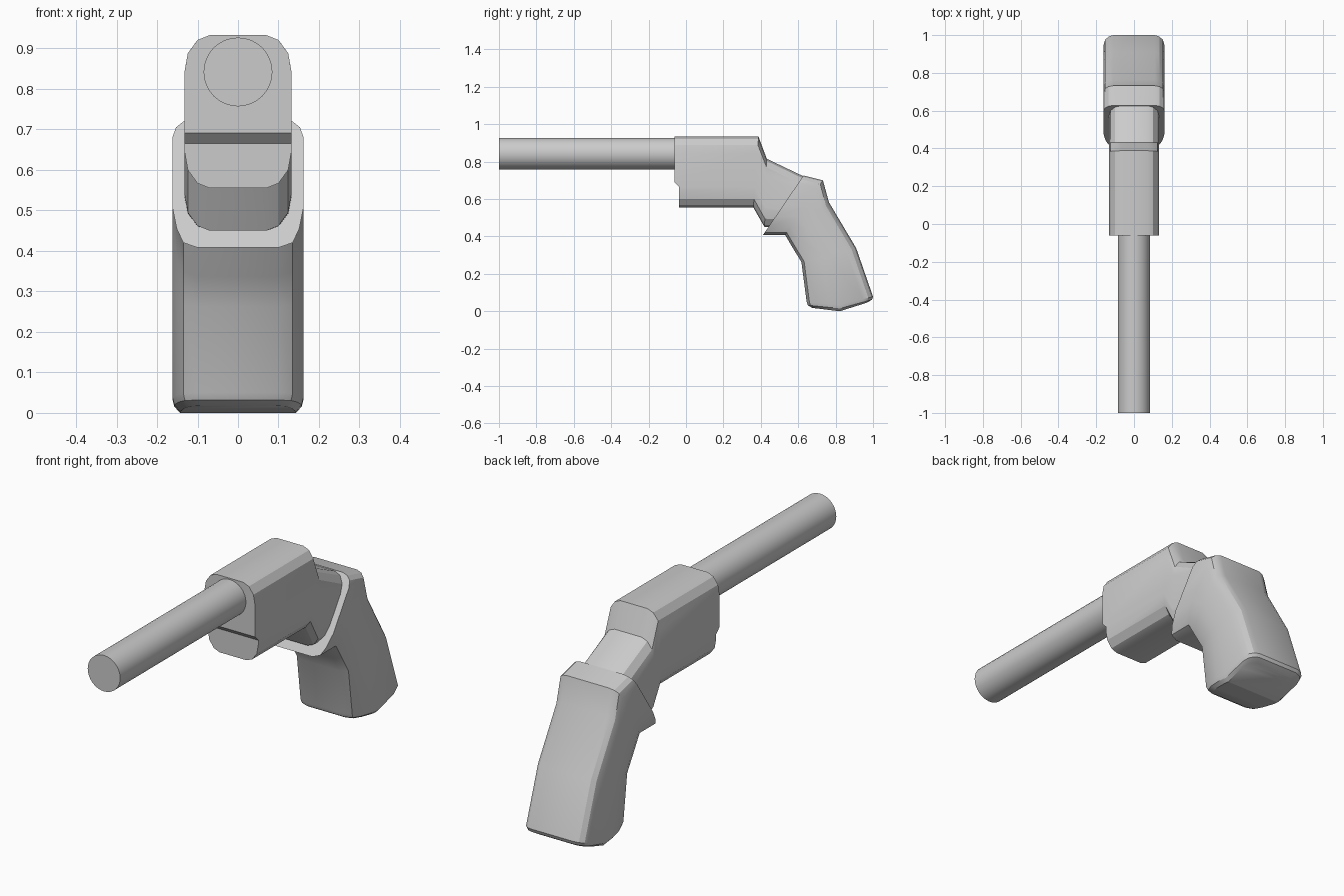
import bpy, bmesh, math
from mathutils import Vector

if "Cube" in bpy.data.objects:
    bpy.data.objects.remove(bpy.data.objects["Cube"])


def finish(name, bm):
    bmesh.ops.recalc_face_normals(bm, faces=bm.faces)
    me = bpy.data.meshes.new(name)
    bm.to_mesh(me)
    bm.free()
    ob = bpy.data.objects.new(name, me)
    bpy.context.collection.objects.link(ob)
    bpy.context.view_layer.objects.active = ob
    bpy.ops.object.select_all(action='DESELECT')
    ob.select_set(True)
    bpy.ops.object.shade_smooth_by_angle(angle=math.radians(24))
    return ob


def loft(name, stations, low, mids, high, first_step=None):
    """Skin rounded sections; a station is (low yz, high yz, x scale, sag).
    low/high list (x, distance from that end), mids are side fractions."""
    bm = bmesh.new()
    width = low[-1][0]
    rings = []
    for (by, bz), (ty, tz), sx, sag in stations:
        b, t = Vector((by, bz)), Vector((ty, tz))
        length = (t - b).length
        half = [(x, d / length) for x, d in low]
        half += [(width, f) for f in mids]
        half += [(x, 1 - d / length) for x, d in reversed(high)]
        pts = []
        for x, f in half:
            p = b.lerp(t, f)
            p.y -= sag * (1 - abs(2 * f - 1))
            if not rings and first_step and p.y > first_step[0]:
                p.x -= first_step[1]
            pts.append((x * sx, p.x, p.y))
        pts += [(-x, y, z) for x, y, z in reversed(pts)]
        rings.append([bm.verts.new(p) for p in pts])
    m = len(rings[0])
    for r, s in zip(rings, rings[1:]):
        for i in range(m):
            j = (i + 1) % m
            bm.faces.new((r[i], r[j], s[j], s[i]))
    for r in (rings[0], rings[-1]):         # end caps as left-right strips
        for i in range(m // 2 - 1):
            bm.faces.new((r[i], r[i + 1], r[m - 2 - i], r[m - 1 - i]))
    return finish(name, bm)


# Frame with stepped front and sloping rear neck
round_edge = [(0.07, 0), (0.10, 0.012), (0.124, 0.045), (0.132, 0.09)]
loft("frame", [
    ((-0.037, 0.555), (-0.037, 0.933), 1, 0),
    ((0.36, 0.555), (0.388, 0.933), 1, 0),
    ((0.42, 0.45), (0.432, 0.815), 1, 0),
    ((0.50, 0.45), (0.64, 0.716), 1, 0),
], round_edge, [0.293, 0.36], round_edge, first_step=(0.68, 0.025))

# Grip, from the slanted collar to the softly rounded butt
loft("grip", [
    ((0.412, 0.408), (0.628, 0.726), 1, 0),
    ((0.53, 0.408), (0.732, 0.70), 1, 0),
    ((0.572, 0.337), (0.764, 0.583), 1, 0),
    ((0.617, 0.263), (0.91, 0.337), 1, 0),
    ((0.645, 0.05), (1.0, 0.078), 1, 0.03),
    ((0.652, 0.032), (0.994, 0.062), 0.97, 0.032),
    ((0.675, 0.018), (0.968, 0.046), 0.88, 0.032),
], [(0.10, 0), (0.135, 0.015), (0.151, 0.055), (0.162, 0.12)], [0.5],
   [(0.11, 0), (0.135, 0.008), (0.153, 0.025), (0.162, 0.055)])

# Barrel
bpy.ops.mesh.primitive_cylinder_add(vertices=32, radius=0.085, depth=0.96,
                                    location=(0, -0.52, 0.842),
                                    rotation=(math.pi / 2, 0, 0))
barrel = bpy.context.object
barrel.name = "barrel"
bpy.ops.object.shade_smooth_by_angle(angle=math.radians(30))
